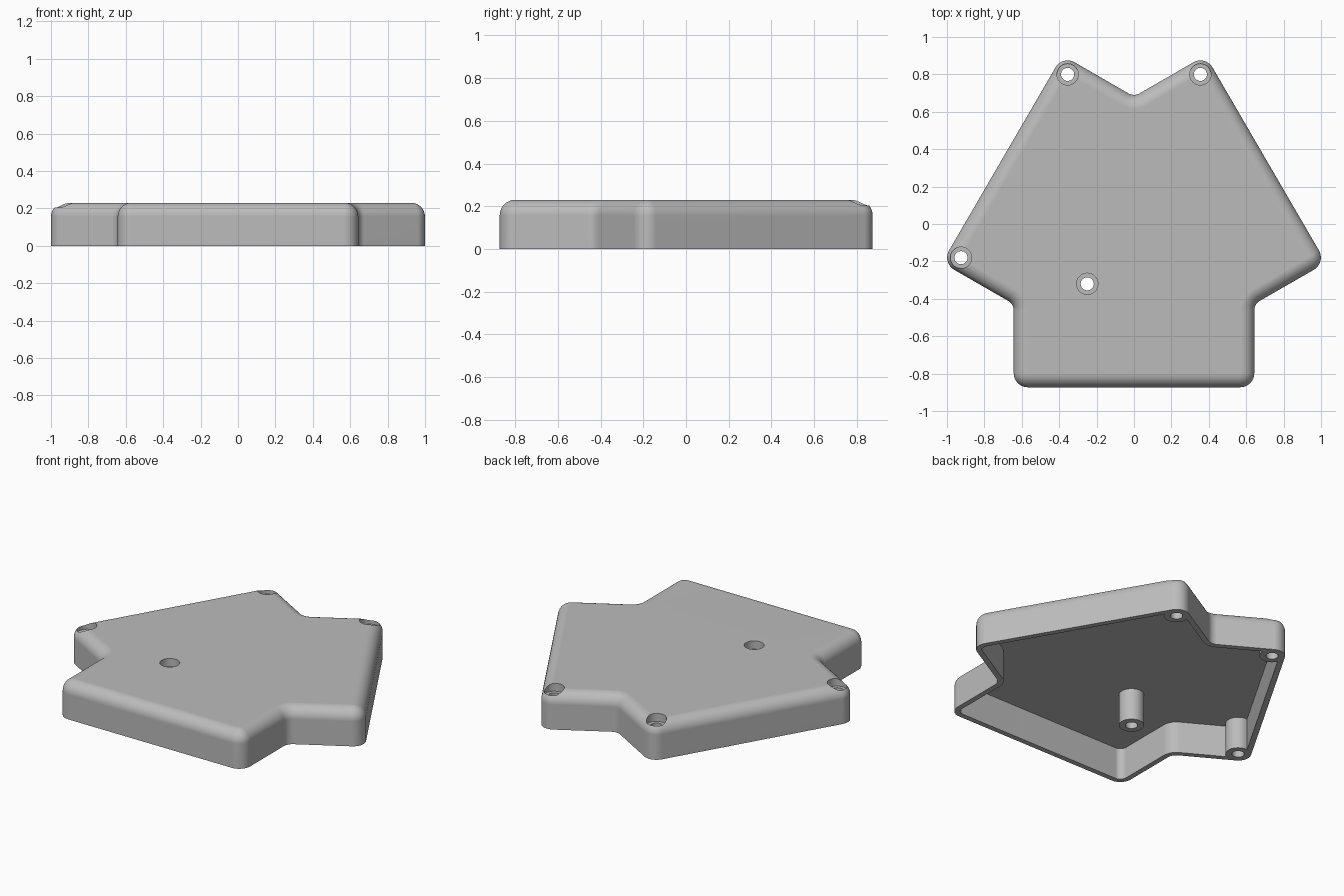
import bpy, bmesh, math
from mathutils import Vector

if "Cube" in bpy.data.objects:
    bpy.data.objects.remove(bpy.data.objects["Cube"])

HEIGHT, EDGE, WALL, CEILING = 0.23, 0.073, 0.033, 0.2
CONVEX, CONCAVE = 0.075, 0.06
HOLES = [(-0.355, 0.8), (0.355, 0.8), (-0.925, -0.18), (-0.25, -0.32)]

# Sharp outline, one half then mirrored (counter-clockwise)
half = [(0.643, -0.873), (0.643, -0.428), (1.027, -0.207), (0.382, 0.902)]
outline = [Vector(p) for p in half + [(0, 0.681)] + [(-x, y) for x, y in reversed(half)]]

grey = bpy.data.materials.new("plain grey")
grey.use_nodes = True
colour = (0.5, 0.5, 0.5, 1)
grey.diffuse_color = colour
grey.node_tree.nodes["Principled BSDF"].inputs["Base Color"].default_value = colour


def ring(inset, z, steps=10):
    """Rounded outline moved inwards, with the same point count at every inset."""
    points = []
    n = len(outline)
    for i, corner in enumerate(outline):
        a = (corner - outline[i - 1]).normalized()
        b = (outline[(i + 1) % n] - corner).normalized()
        turn = a.x * b.y - a.y * b.x
        side = 1 if turn > 0 else -1
        radius = CONVEX - inset if side > 0 else CONCAVE + inset
        na, nb = Vector((-a.y, a.x)), Vector((-b.y, b.x))
        # Arc centre stays fixed while the radius changes
        full = (CONVEX if side > 0 else CONCAVE) * side
        centre = corner + (na + nb) * full / (1 + na.dot(nb))
        start = math.atan2(-na.y * side, -na.x * side)
        sweep = math.atan2(turn, a.dot(b))
        for k in range(steps + 1):
            t = start + sweep * k / steps
            points.append((centre.x + radius * math.cos(t),
                           centre.y + radius * math.sin(t), z))
    return points


def loft(name, rings):
    bm = bmesh.new()
    loops = [[bm.verts.new(p) for p in r] for r in rings]
    n = len(loops[0])
    for low, high in zip(loops, loops[1:]):
        for i in range(n):
            j = (i + 1) % n
            bm.faces.new((low[i], low[j], high[j], high[i]))
    bm.faces.new(loops[0][::-1])
    bm.faces.new(loops[-1])
    mesh = bpy.data.meshes.new(name)
    bm.to_mesh(mesh)
    bm.free()
    mesh.materials.append(grey)
    ob = bpy.data.objects.new(name, mesh)
    bpy.context.collection.objects.link(ob)
    return ob


def cylinder(name, centre, radius, low, high, sides=48):
    circle = [(centre[0] + radius * math.cos(math.tau * k / sides),
               centre[1] + radius * math.sin(math.tau * k / sides)) for k in range(sides)]
    return loft(name, [[(x, y, z) for x, y in circle] for z in (low, high)])


def cut(target, cutter):
    cutter.hide_render = True
    mod = target.modifiers.new("cut", "BOOLEAN")
    mod.operation = "DIFFERENCE"
    mod.solver = "EXACT"
    mod.object = cutter
    bpy.context.view_layer.objects.active = target
    bpy.ops.object.modifier_apply(modifier=mod.name)
    bpy.data.objects.remove(cutter)


# Outer body with a rounded top edge
rings = [ring(0, 0)]
for k in range(11):
    t = math.pi / 2 * k / 10
    rings.append(ring(EDGE * (1 - math.cos(t)), HEIGHT - EDGE + EDGE * math.sin(t)))
cover = loft("cover_shell", rings)

# Cavity open at the bottom, leaving the screw bosses standing
cavity = loft("cavity_cutter", [ring(WALL, -0.1), ring(WALL, CEILING)])
for hole in HOLES:
    cut(cavity, cylinder("boss_cutter", hole, 0.072, -0.2, 0.4))
cut(cover, cavity)

# Screw holes with counterbores
for hole in HOLES:
    cut(cover, cylinder("screw_hole_cutter", hole, 0.035, -0.2, 0.4))
    cut(cover, cylinder("counterbore_cutter", hole, 0.057, 0.18, 0.4))

# Smooth the rounded areas only
bpy.ops.object.select_all(action="DESELECT")
cover.select_set(True)
bpy.context.view_layer.objects.active = cover
bpy.ops.object.shade_smooth_by_angle(angle=math.radians(30))
normals = cover.modifiers.new("weighted_normals", "WEIGHTED_NORMAL")
normals.keep_sharp = True
